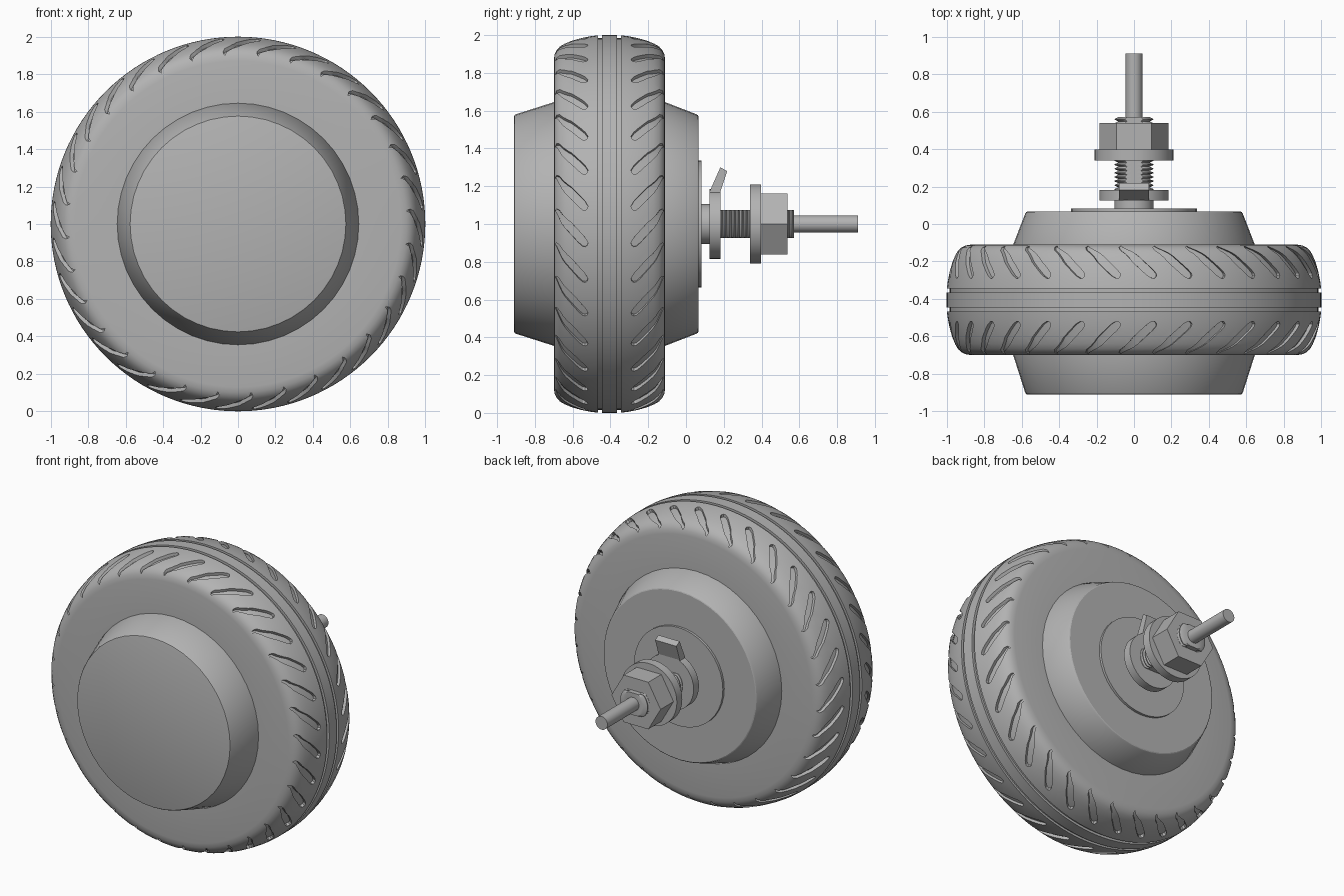
import bpy, bmesh, math
from mathutils import Vector

cube = bpy.data.objects.get("Cube")
if cube:
    bpy.data.objects.remove(cube, do_unlink=True)

grey = bpy.data.materials.new("matte grey")
grey.use_nodes = True
GREY = (0.45, 0.45, 0.45, 1)
grey.diffuse_color = GREY
grey.node_tree.nodes["Principled BSDF"].inputs["Base Color"].default_value = GREY

MID = -0.405   # tyre centre plane
HALF = 0.295   # half of the tyre width


def finish(name, bm):
    bmesh.ops.recalc_face_normals(bm, faces=bm.faces)
    mesh = bpy.data.meshes.new(name)
    bm.to_mesh(mesh)
    bm.free()
    mesh.materials.append(grey)
    obj = bpy.data.objects.new(name, mesh)
    bpy.context.collection.objects.link(obj)
    return obj


def smooth(obj, degrees=30):
    bpy.ops.object.select_all(action="DESELECT")
    obj.select_set(True)
    bpy.context.view_layer.objects.active = obj
    bpy.ops.object.shade_smooth_by_angle(angle=math.radians(degrees))


def on_wheel(angle, y, r):
    return Vector((r * math.sin(angle), y, 1 + r * math.cos(angle)))


def lathe(name, profile, segs=48, closed=False):
    """Turn (y, radius) points around the axle; cap the ends unless closed."""
    bm = bmesh.new()
    turn = 2 * math.pi / segs
    rings = [[bm.verts.new(on_wheel(math.pi / 2 + i * turn, y, r)) for i in range(segs)]
             for y, r in profile]
    pairs = list(zip(rings, rings[1:]))
    if closed:
        pairs.append((rings[-1], rings[0]))
    else:
        bm.faces.new(rings[0])
        bm.faces.new(rings[-1])
    for a, b in pairs:
        for i in range(segs):
            j = (i + 1) % segs
            bm.faces.new((a[i], a[j], b[j], b[i]))
    return finish(name, bm)


# Tyre: half profile as (distance from centre plane, radius), mirrored
crown = [(0.04, 1.0), (0.04, 0.984), (0.062, 0.984), (0.062, 0.999)]
shoulder = [(0.1, 0.994), (0.15, 0.984), (0.2, 0.97), (0.235, 0.956), (0.262, 0.94),
            (0.279, 0.922), (0.29, 0.9), (HALF, 0.87)]
half = crown + shoulder + [(HALF, 0.6)]
profile = [(MID - w, r) for w, r in reversed(half)] + [(MID + w, r) for w, r in half]
tyre = lathe("tyre", profile, 128, closed=True)


def tread_radius(w):
    for (w0, r0), (w1, r1) in zip(shoulder, shoulder[1:]):
        if w <= w1:
            return r0 + (r1 - r0) * (w - w0) / (w1 - w0)
    return shoulder[-1][1]


# Tread slots: (along, across, half width) from the rounded inner end to the shoulder
slot = [(0.0, 0.122, 0.008), (-0.008, 0.128, 0.017), (-0.03, 0.146, 0.022),
        (-0.07, 0.182, 0.022), (-0.11, 0.218, 0.022), (-0.13, 0.236, 0.018),
        (-0.16, 0.256, 0.012), (-0.19, 0.272, 0.009), (-0.2, 0.284, 0.007)]
COUNT = 32
bm = bmesh.new()
for k in range(COUNT):
    for side in (-1, 1):
        start = -0.275 + k * 2 * math.pi / COUNT
        rows = []
        for i, (u, w, h) in enumerate(slot):
            before, after = slot[max(i - 1, 0)], slot[min(i + 1, len(slot) - 1)]
            t = Vector((after[0] - before[0], after[1] - before[1])).normalized()
            row = []
            for s, lift in ((-1, -0.02), (1, -0.02), (1, 0.03), (-1, 0.03)):
                across = w + s * h * t.x
                r = tread_radius(across) + lift
                row.append(bm.verts.new(on_wheel(start + u - s * h * t.y, MID + side * across, r)))
            rows.append(row)
        bm.faces.new(rows[0])
        bm.faces.new(rows[-1])
        for a, b in zip(rows, rows[1:]):
            for i in range(4):
                j = (i + 1) % 4
                bm.faces.new((a[i], a[j], b[j], b[i]))
cutter = finish("tread_slot_cutter", bm)
cutter.hide_render = True

cut = tyre.modifiers.new("tread slots", "BOOLEAN")
cut.operation = "DIFFERENCE"
cut.solver = "EXACT"
cut.object = cutter
bpy.context.view_layer.objects.active = tyre
bpy.ops.object.modifier_apply(modifier=cut.name)
bpy.data.objects.remove(cutter, do_unlink=True)
smooth(tyre)

# Motor housing: conical drum through the tyre
smooth(lathe("motor_housing", [
    (-0.91, 0.57), (-0.908, 0.576), (-0.9, 0.581), (-0.7, 0.645),
    (-0.11, 0.645), (0.055, 0.581), (0.063, 0.576), (0.066, 0.57)], 48), 25)

# Round parts stacked along the axle: start, end, radius
for name, y0, y1, r in (
        ("cover_disc", 0.06, 0.082, 0.335),
        ("axle_collar", 0.08, 0.13, 0.105),
        ("tab_washer", 0.125, 0.182, 0.185),
        ("outer_washer", 0.34, 0.398, 0.21),
        ("cable", 0.5, 0.91, 0.045)):
    smooth(lathe(name, [(y0, r), (y1, r)], 40))

# Hexagonal nut
lathe("axle_nut", [(0.398, 0.185), (0.538, 0.185)], 6)

# Threaded axle with two flats
PITCH = 0.022
thread = [(0.17, 0.083)]
for n in range(18):
    y = 0.174 + n * PITCH
    thread += [(y, 0.083), (y + PITCH * 0.4, 0.103), (y + PITCH * 0.6, 0.103)]
thread += [(0.571, 0.083)]
axle = lathe("threaded_axle", thread, 40)
for v in axle.data.vertices:
    v.co.z = min(max(v.co.z, 1 - 0.075), 1 + 0.075)
smooth(axle)

# Bent locking tab on the inner washer
bm = bmesh.new()
outline = [(0.125, 1.1), (0.182, 1.1), (0.182, 1.172), (0.218, 1.28), (0.182, 1.3), (0.125, 1.172)]
left = bm.faces.new([bm.verts.new((-0.08, y, z)) for y, z in outline])
extruded = bmesh.ops.extrude_face_region(bm, geom=[left], use_keep_orig=True)
bmesh.ops.translate(bm, vec=(0.16, 0, 0),
                    verts=[g for g in extruded["geom"] if isinstance(g, bmesh.types.BMVert)])
finish("locking_tab", bm)
